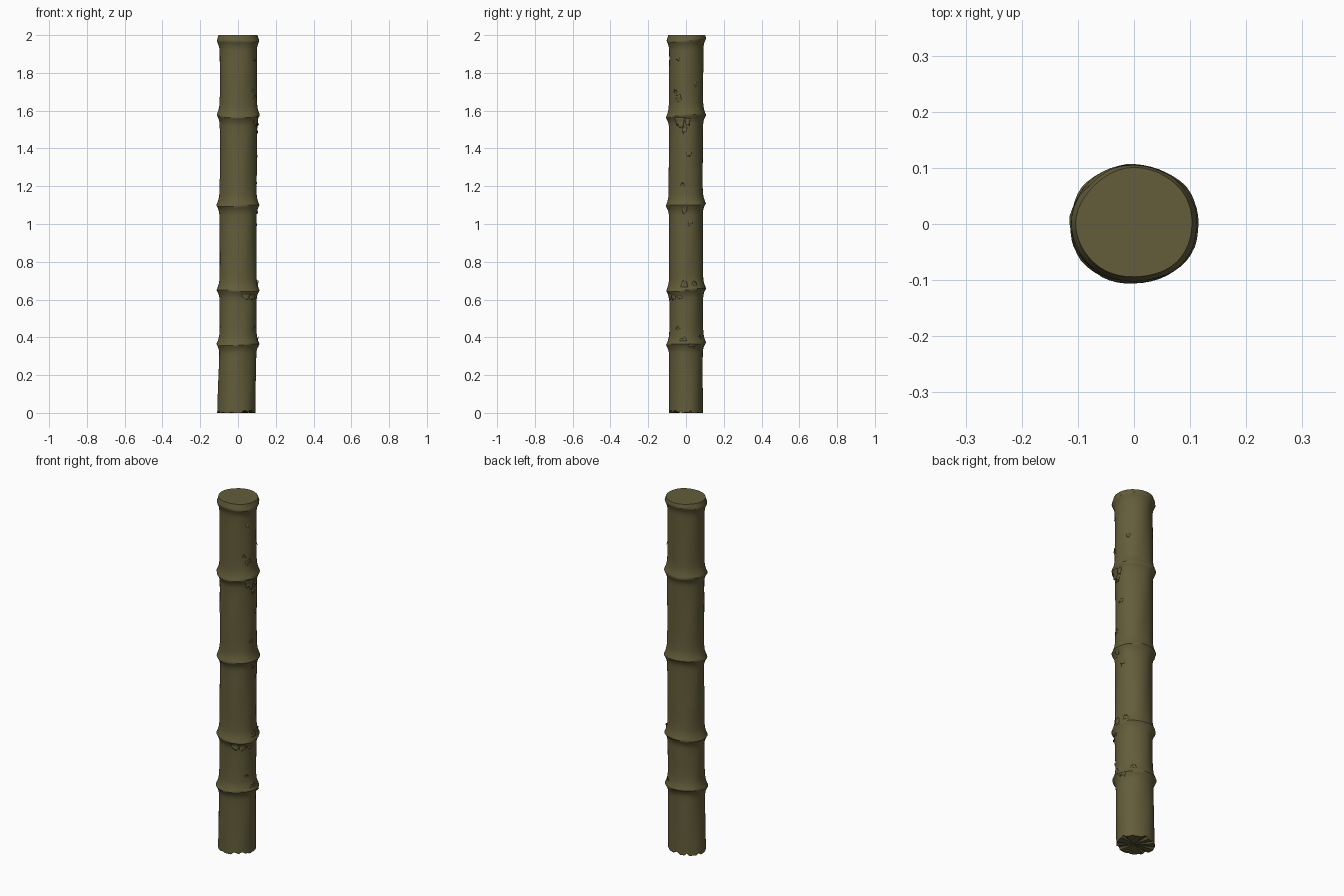
import bpy, bmesh, math, random

if "Cube" in bpy.data.objects:
    bpy.data.objects.remove(bpy.data.objects["Cube"])

random.seed(7)
SEG = 48
TAU = 2 * math.pi

bark = bpy.data.materials.new("olive brown stalk")
bark.diffuse_color = (0.125, 0.110, 0.043, 1)
bark.use_nodes = True
bark.node_tree.nodes["Principled BSDF"].inputs["Base Color"].default_value = bark.diffuse_color

NODES = [0.365, 0.65, 1.10, 1.573, 1.972]   # heights of the swollen joints


def lerp_profile(z, points):
    for (z0, v0), (z1, v1) in zip(points, points[1:]):
        if z <= z1:
            return v0 + (v1 - v0) * (z - z0) / (z1 - z0)
    return points[-1][1]


def surface(a, z, lift=0.0):
    """Point on the stalk at angle a and height z."""
    rx = lerp_profile(z, [(0, 0.101), (0.2, 0.099), (0.37, 0.097), (2, 0.0985)])
    ry = lerp_profile(z, [(0, 0.090), (0.37, 0.089), (2, 0.0905)])
    cx = lerp_profile(z, [(0, -0.009), (0.3, -0.003), (0.6, 0.001), (2, 0.001)])
    swell = 0.0
    for n in NODES:
        zn = n - 0.007 * math.sin(a) * -1 + 0.004 * math.sin(2 * a + n * 9)
        d = z - zn
        width = 0.055 if d > 0 else 0.038
        t = abs(d) / width
        peak = 0.009 if n > 1.9 else 0.0115
        swell += peak * math.exp(-2.6 * t) + 0.006 * math.exp(-2.0 * t * t)
    bump = 0.0012 * math.sin(3 * a + 5 * z) + 0.0008 * math.sin(5 * a - 13 * z)
    k = swell + bump + lift
    return (cx + (rx + k) * math.cos(a), (ry + k) * math.sin(a), z)


def finish(name, bm):
    me = bpy.data.meshes.new(name)
    bmesh.ops.recalc_face_normals(bm, faces=bm.faces)
    bm.to_mesh(me)
    bm.free()
    me.materials.append(bark)
    ob = bpy.data.objects.new(name, me)
    bpy.context.collection.objects.link(ob)
    bpy.context.view_layer.objects.active = ob
    for o in bpy.context.selected_objects:
        o.select_set(False)
    ob.select_set(True)
    bpy.ops.object.shade_smooth_by_angle(angle=math.radians(40))
    return ob


# Stalk: lofted rings, dense around the joints, with flat ends
levels = {0.0, 2.0}
levels.update(i * 0.04 for i in range(50))
for n in NODES:
    levels.update(n + d * 0.008 for d in range(-6, 7) if n + d * 0.008 < 1.996)
bm = bmesh.new()
rings = []
for z in sorted(levels):
    ring = []
    for i in range(SEG):
        p = list(surface(TAU * i / SEG, z))
        if z == 0.0:                       # ragged cut at the foot
            p[2] = random.choice((0, 0, 0.004, 0.012))
        ring.append(bm.verts.new(p))
    rings.append(ring)
for lo, hi in zip(rings, rings[1:]):
    for i in range(SEG):
        j = (i + 1) % SEG
        bm.faces.new((lo[i], lo[j], hi[j], hi[i]))
for ring, z in ((rings[0], 0.003), (rings[-1], 2.0)):
    hub = bm.verts.new((0, 0, z))
    for i in range(SEG):
        bm.faces.new((ring[i], ring[(i + 1) % SEG], hub))
finish("stalk", bm)


# Peeling flakes: small ragged strips that lift away at one end
def flake(bm, deg, z, width, height, lift):
    nu, nv = 5, 4
    grid = []
    for v in range(nv + 1):
        t = v / nv
        row = []
        for u in range(nu + 1):
            s = u / nu - 0.5
            w = width * (1 - 0.45 * t)
            a = math.radians(deg) + s * w / 0.095
            zz = z + height * t
            if v == nv:
                zz += random.uniform(-0.4, 0.3) * height
            out = -0.001 + lift * t ** 1.6 * (1 - abs(s))
            row.append(bm.verts.new(surface(a, min(zz, 1.995), out)))
        grid.append(row)
    for r0, r1 in zip(grid, grid[1:]):
        for u in range(nu):
            bm.faces.new((r0[u], r0[u + 1], r1[u + 1], r1[u]))


# angle, foot height, width, height (negative hangs down), lift
FLAKES = [
    (-25, 1.645, 0.04, 0.035, 0.008), (-38, 1.69, 0.025, 0.02, 0.006),
    (-20, 1.565, 0.06, -0.05, 0.012), (5, 1.56, 0.03, -0.035, 0.012),
    (-28, 1.885, 0.02, -0.02, 0.005), (-5, 1.515, 0.03, -0.03, 0.009),
    (10, 1.38, 0.03, -0.025, 0.007), (-12, 1.20, 0.025, 0.02, 0.006),
    (-5, 1.09, 0.03, -0.03, 0.008), (15, 1.02, 0.03, -0.025, 0.006),
    (28, 0.675, 0.03, 0.025, 0.010), (-5, 0.665, 0.04, 0.03, 0.010),
    (-66, 0.63, 0.05, -0.025, 0.010), (-45, 0.625, 0.04, -0.03, 0.010),
    (-20, 0.62, 0.03, -0.02, 0.008), (-28, 0.435, 0.03, 0.022, 0.007),
    (-8, 0.38, 0.04, 0.02, 0.009), (18, 0.37, 0.04, -0.025, 0.010),
    (50, 0.39, 0.03, 0.02, 0.007), (35, 1.75, 0.025, -0.02, 0.006),
]
bm = bmesh.new()
for f in FLAKES:
    flake(bm, *f)
flakes = finish("peeling_flakes", bm)
mod = flakes.modifiers.new("thickness", 'SOLIDIFY')
mod.thickness = 0.0015
mod.offset = 0
